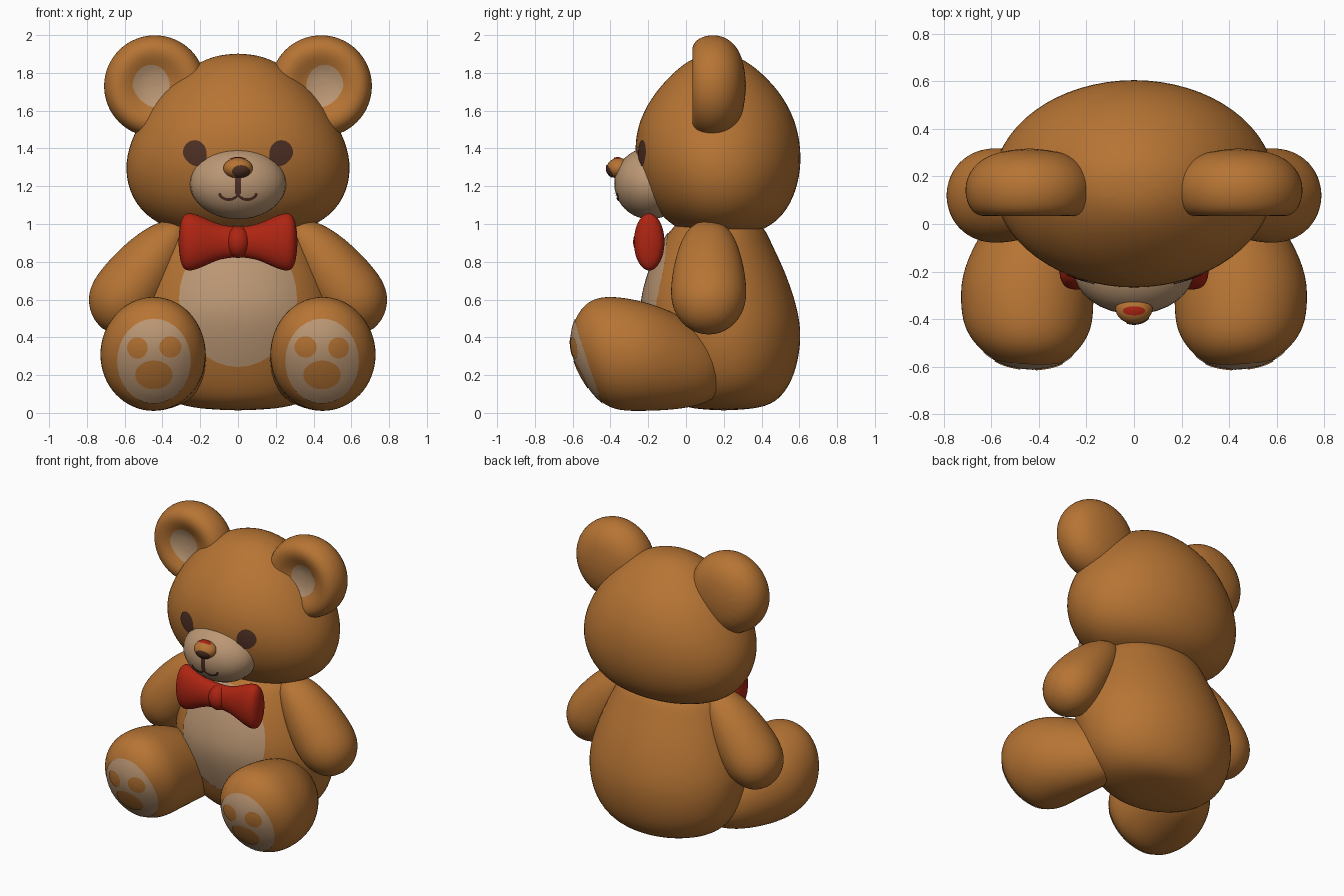
import bpy
import bmesh
from math import sin, cos, pi
from mathutils import Vector
from mathutils.bvhtree import BVHTree

if "Cube" in bpy.data.objects:
    bpy.data.objects.remove(bpy.data.objects["Cube"], do_unlink=True)


def material(name, rgb):
    m = bpy.data.materials.new(name)
    m.use_nodes = True
    m.diffuse_color = (*rgb, 1)
    m.node_tree.nodes["Principled BSDF"].inputs["Base Color"].default_value = (*rgb, 1)
    return m


BROWN = material("honey brown fur", (0.47, 0.175, 0.034))
TAN = material("pale tan plush", (0.50, 0.31, 0.175))
RED = material("red fabric", (0.42, 0.018, 0.006))
DARK = material("dark brown", (0.08, 0.03, 0.018))

SIDES = 16
SWELL = 1.025  # makes up for the shrinkage of subdivision
X, Y, Z = Vector((1, 0, 0)), Vector((0, 1, 0)), Vector((0, 0, 1))


def finish(name, bm, mat):
    for f in bm.faces:
        f.smooth = True
    mesh = bpy.data.meshes.new(name)
    bm.to_mesh(mesh)
    bm.free()
    mesh.materials.append(mat)
    ob = bpy.data.objects.new(name, mesh)
    bpy.context.collection.objects.link(ob)
    return ob


def loft(name, start, rings, end, mat):
    """Closed soft form through elliptical rings (centre, half axis, half axis)."""
    bm = bmesh.new()
    loops = []
    for c, u, v in rings:
        angles = [2 * pi * i / SIDES for i in range(SIDES)]
        loops.append([bm.verts.new(Vector(c) + (u * cos(a) + v * sin(a)) * SWELL) for a in angles])
    for a, b in zip(loops, loops[1:]):
        for i in range(SIDES):
            j = (i + 1) % SIDES
            bm.faces.new((a[i], a[j], b[j], b[i]))
    for tip, ring in ((start, loops[0]), (end, loops[-1])):
        pole = bm.verts.new(tip)
        for i in range(SIDES):
            bm.faces.new((pole, ring[i], ring[(i + 1) % SIDES]))
    bmesh.ops.recalc_face_normals(bm, faces=bm.faces)
    ob = finish(name, bm, mat)
    sub = ob.modifiers.new("Soft", "SUBSURF")
    sub.levels = sub.render_levels = 2
    return ob


def upright(name, bottom, rows, top, mat):
    """Loft along z from rows of (z, half width, front y, back y)."""
    rings = [((0, (f + b) / 2, z), X * w, Y * (b - f) / 2) for z, w, f, b in rows]
    return loft(name, bottom, rings, top, mat)


def ellipsoid(name, centre, radii, mat):
    bm = bmesh.new()
    bmesh.ops.create_uvsphere(bm, u_segments=32, v_segments=20, radius=1)
    bmesh.ops.scale(bm, vec=radii, verts=bm.verts)
    bmesh.ops.translate(bm, vec=centre, verts=bm.verts)
    return finish(name, bm, mat)


def projector(target, ray, lift):
    """Return a function that drops a point on the target's surface along the ray."""
    tree = BVHTree.FromObject(target, bpy.context.evaluated_depsgraph_get())

    def drop(p):
        hit, normal, _, _ = tree.ray_cast(p - ray * 3, ray)
        if hit is None:
            hit, normal, _, _ = tree.find_nearest(p)
        return hit + normal * lift
    return drop


def face_viewer(bm, ray):
    bm.normal_update()
    if sum(f.normal.dot(ray) for f in bm.faces) > 0:
        bmesh.ops.reverse_faces(bm, faces=bm.faces)


def patch(name, target, centre, outline, mat, ray=Y, lift=0.005, steps=6):
    """Thin plate of the given outline (offsets from centre) lying on the target."""
    drop = projector(target, ray, lift)
    bm = bmesh.new()
    centre = Vector(centre)
    mid = bm.verts.new(drop(centre))
    n = len(outline)
    prev = None
    for k in range(1, steps + 1):
        ring = [bm.verts.new(drop(centre + o * k / steps)) for o in outline]
        for i in range(n):
            j = (i + 1) % n
            bm.faces.new((prev[i], prev[j], ring[j], ring[i]) if prev else (mid, ring[j], ring[i]))
        prev = ring
    face_viewer(bm, ray)
    return finish(name, bm, mat)


def oval(a, b, u=X, v=Z, lean=0.0, n=32):
    """Oval offsets; lean slides the lower half sideways."""
    return [u * (a * cos(t) + lean * min(0, sin(t))) + v * b * sin(t)
            for t in (2 * pi * i / n for i in range(n))]


def ribbon(name, target, points, width, mat):
    """Thin stitched line lying on the target, from (x, z) points."""
    drop = projector(target, Y, 0.006)
    bm = bmesh.new()
    pts = [Vector((x, 0, z)) for x, z in points]
    prev = None
    for i, p in enumerate(pts):
        along = (pts[min(i + 1, len(pts) - 1)] - pts[max(i - 1, 0)]).normalized()
        side = along.cross(Y) * width / 2
        pair = [bm.verts.new(drop(p + side)), bm.verts.new(drop(p - side))]
        if prev:
            bm.faces.new((prev[0], prev[1], pair[1], pair[0]))
        prev = pair
    face_viewer(bm, Y)
    return finish(name, bm, mat)


# Torso and head
body = upright("body", (0, 0.2, 0.01), [
    (0.025, 0.25, 0.0, 0.40), (0.07, 0.39, -0.08, 0.50), (0.2, 0.50, -0.15, 0.58),
    (0.4, 0.54, -0.22, 0.615), (0.56, 0.53, -0.25, 0.59), (0.75, 0.46, -0.2, 0.525),
    (0.9, 0.39, -0.13, 0.45), (1.02, 0.33, -0.05, 0.40)], (0, 0.18, 1.1), BROWN)
head = upright("head", (0, 0.18, 0.93), [
    (0.95, 0.28, 0.0, 0.36), (1.0, 0.43, -0.08, 0.47), (1.1, 0.545, -0.19, 0.555),
    (1.25, 0.6, -0.255, 0.605), (1.4, 0.585, -0.275, 0.61), (1.55, 0.515, -0.25, 0.58),
    (1.7, 0.41, -0.165, 0.50), (1.83, 0.26, -0.04, 0.37), (1.89, 0.13, 0.06, 0.27)],
    (0, 0.17, 1.905), BROWN)
patch("belly_patch", body, (0, 0, 0.6), oval(0.31, 0.355), TAN, steps=10)

# Face
muzzle = ellipsoid("muzzle", (0, -0.19, 1.215), (0.255, 0.19, 0.19), TAN)
nose = ellipsoid("nose", (0, -0.355, 1.295), (0.078, 0.065, 0.055), BROWN)
patch("nose_front", nose, (0.015, 0, 1.28), oval(0.045, 0.03), DARK)
patch("nose_top", nose, (0, -0.365, 1.3), oval(0.045, 0.018, X, Y), RED, ray=-Z)
ribbon("mouth_seam", muzzle, [(0, 1.26 - 0.02 * i) for i in range(6)], 0.03, DARK)
for s, side in ((1, "left"), (-1, "right")):
    smile = [(s * (0.048 - 0.048 * cos(t)), 1.165 - 0.033 * sin(t))
             for t in (pi * i / 10 for i in range(11))]
    ribbon(side + "_mouth_curve", muzzle, smile, 0.014, DARK)
    patch(side + "_eye", head, (s * 0.228, 0, 1.375), oval(0.062, 0.068, lean=s * 0.015), DARK)

# Bow tie
bow_half = [(0.08, 0.08, 0.055), (0.17, 0.125, 0.075), (0.25, 0.158, 0.085), (0.3, 0.145, 0.07)]
bow_rows = [(-x, h, d) for x, h, d in reversed(bow_half)] + bow_half
loft("bow_tie", (-0.32, -0.195, 0.905),
     [((x, -0.195, 0.905), Z * h, Y * d) for x, h, d in bow_rows], (0.32, -0.195, 0.905), RED)
ellipsoid("bow_knot", (0, -0.205, 0.905), (0.065, 0.075, 0.085), RED)

for s, side in ((1, "left"), (-1, "right")):
    # Ear: a thick rounded disc with a hollow front
    def ear_at(y):
        return Vector((s * 0.44, y, 1.73))
    ear_rows = [(0.075, 0.09), (0.025, 0.17), (0.04, 0.245), (0.13, 0.277),
                (0.22, 0.26), (0.295, 0.18)]
    ear = loft(side + "_ear", ear_at(0.085), [(ear_at(y), X * r, Z * r) for y, r in ear_rows],
               ear_at(0.325), BROWN)
    patch(side + "_inner_ear", ear, (s * 0.46, 0, 1.73),
          oval(0.1, 0.115, lean=s * 0.03), TAN)

    # Arm: a soft capsule hanging outward from the shoulder
    down = Vector((s * 0.62, 0, -0.78)).normalized()
    across = down.cross(Y)
    arm_rows = [(0.31, 0.98, 0.07, 0.09), (0.37, 0.92, 0.12, 0.14), (0.46, 0.80, 0.165, 0.18),
                (0.55, 0.68, 0.185, 0.2), (0.62, 0.59, 0.185, 0.2), (0.675, 0.52, 0.155, 0.165),
                (0.71, 0.465, 0.09, 0.1)]
    loft(side + "_arm", (s * 0.28, 0.13, 1.02),
         [((s * x, 0.12, z), across * r, Y * d) for x, z, r, d in arm_rows],
         (s * 0.725, 0.12, 0.445), BROWN)

    # Leg: rows of (y, centre x, half width, bottom, top)
    leg_rows = [(-0.59, 0.43, 0.13, 0.27, 0.50), (-0.53, 0.44, 0.21, 0.15, 0.585),
                (-0.45, 0.445, 0.265, 0.05, 0.615), (-0.36, 0.45, 0.28, 0.01, 0.615),
                (-0.22, 0.45, 0.28, 0.01, 0.59), (-0.08, 0.42, 0.25, 0.015, 0.54),
                (0.06, 0.37, 0.21, 0.035, 0.46), (0.17, 0.33, 0.15, 0.08, 0.38)]
    leg = loft(side + "_leg", (s * 0.43, -0.615, 0.38),
               [((s * cx, y, (b + t) / 2), X * w, Z * (t - b) / 2) for y, cx, w, b, t in leg_rows],
               (s * 0.32, 0.22, 0.24), BROWN)

    # Sole and paw pads
    patch(side + "_sole", leg, (s * 0.445, 0, 0.275), oval(0.192, 0.222), TAN, steps=8)
    pads = [("outer_toe", 0.53, 0.345, 0.053, 0.055), ("inner_toe", 0.36, 0.35, 0.057, 0.055),
            ("heel", 0.445, 0.205, 0.097, 0.075)]
    for pad, x, z, a, b in pads:
        patch(side + "_" + pad + "_pad", leg, (s * x, 0, z), oval(a, b), BROWN, lift=0.009)
